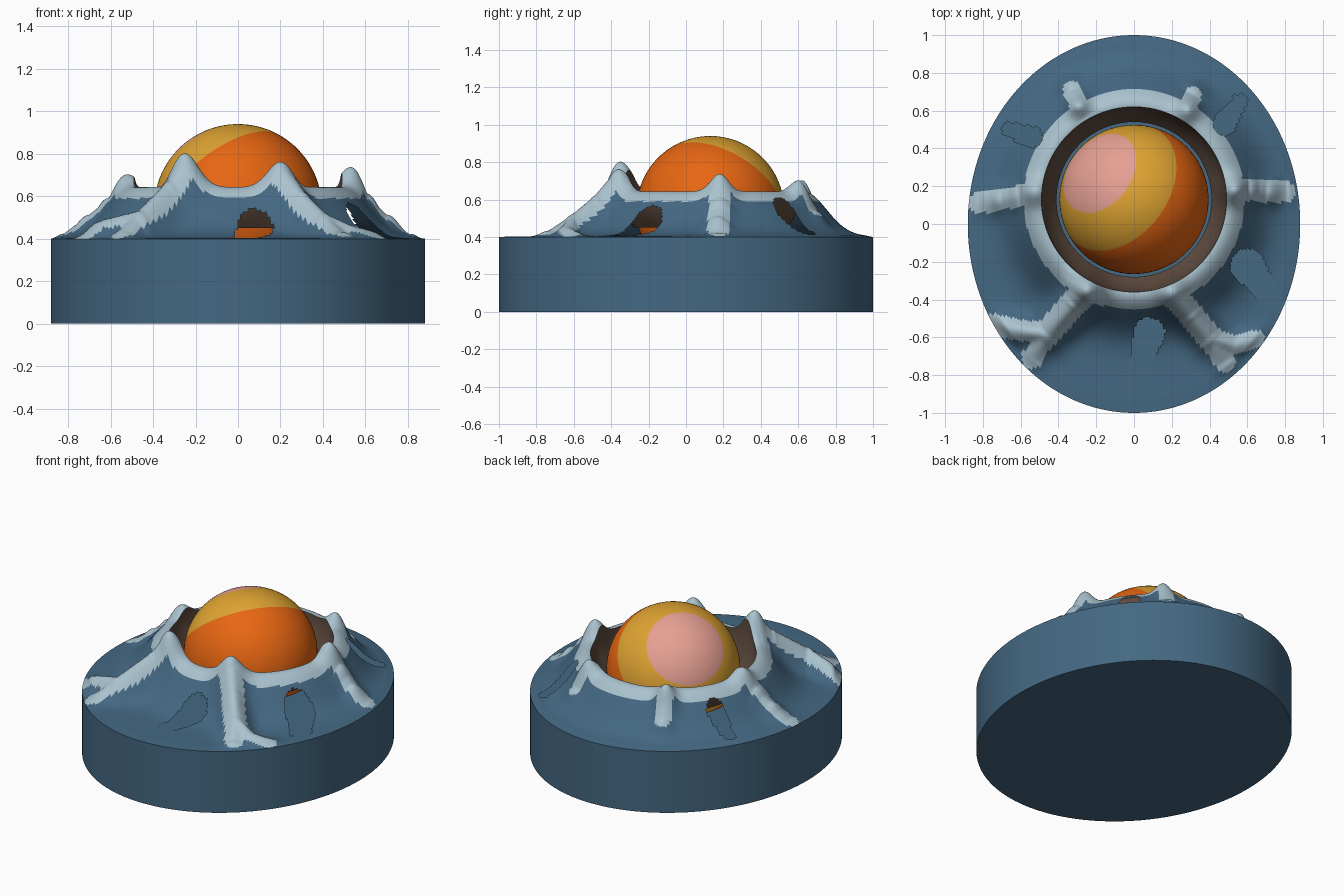
import bpy, bmesh, math
from mathutils import Vector

cube = bpy.data.objects.get("Cube")
if cube:
    bpy.data.objects.remove(cube)


def material(name, rgb):
    m = bpy.data.materials.new(name)
    m.use_nodes = True
    m.diffuse_color = (*rgb, 1)
    m.node_tree.nodes["Principled BSDF"].inputs["Base Color"].default_value = (*rgb, 1)
    return m


BLUE = material("slate blue", (0.058, 0.138, 0.225))
PALE = material("pale blue", (0.40, 0.54, 0.62))
BROWN = material("dark brown", (0.11, 0.068, 0.048))
ORANGE = material("orange", (0.80, 0.133, 0.006))
YELLOW = material("golden yellow", (0.74, 0.37, 0.032))
PINK = material("soft pink", (0.79, 0.35, 0.29))


def finish(bm, name, mats, angle=40):
    mesh = bpy.data.meshes.new(name)
    bm.to_mesh(mesh)
    bm.free()
    for m in mats:
        mesh.materials.append(m)
    ob = bpy.data.objects.new(name, mesh)
    bpy.context.collection.objects.link(ob)
    bpy.ops.object.select_all(action='DESELECT')
    ob.select_set(True)
    bpy.context.view_layer.objects.active = ob
    bpy.ops.object.shade_smooth_by_angle(angle=math.radians(angle))
    return ob


CENTRE = Vector((0, 0.13))
RIM, GROUND = 0.49, 0.4
RX, RY = 0.88, 1.0

# Oval base slab
bm = bmesh.new()
bmesh.ops.create_cone(bm, cap_ends=True, segments=128, radius1=1, radius2=1, depth=GROUND)
for v in bm.verts:
    v.co = (v.co.x * RX, v.co.y * RY, v.co.z + GROUND / 2)
finish(bm, "base", [BLUE])

# Ridge paths: half width, then points running outward
left_fork, right_fork = (-0.46, -0.58, 0.53), (0.40, -0.60, 0.52)
ridges = [
    (0.09, [(-0.22, -0.30, 0.70), (-0.25, -0.35, 0.80), (-0.32, -0.42, 0.67), left_fork]),
    (0.07, [left_fork, (-0.62, -0.56, 0.49), (-0.75, -0.53, 0.44)]),
    (0.07, [left_fork, (-0.54, -0.71, 0.43)]),
    (0.085, [(0.17, -0.31, 0.69), (0.20, -0.36, 0.76), (0.30, -0.48, 0.62), right_fork]),
    (0.06, [right_fork, (0.53, -0.64, 0.46), (0.64, -0.61, 0.43)]),
    (0.07, [right_fork, (0.48, -0.73, 0.43)]),
    (0.07, [(0.46, 0.18, 0.68), (0.53, 0.18, 0.735), (0.60, 0.18, 0.61), (0.70, 0.17, 0.51), (0.80, 0.17, 0.42)]),
    (0.07, [(-0.46, 0.18, 0.66), (-0.52, 0.17, 0.70), (-0.60, 0.15, 0.59), (-0.70, 0.13, 0.51), (-0.82, 0.11, 0.42)]),
    (0.06, [(0.24, 0.55, 0.66), (0.28, 0.60, 0.70), (0.31, 0.68, 0.54)]),
    (0.06, [(-0.26, 0.57, 0.66), (-0.29, 0.62, 0.70), (-0.33, 0.71, 0.53)]),
]
segments = [(w, Vector(a), Vector(b)) for w, pts in ridges for a, b in zip(pts, pts[1:])]

# Openings in the slope: start, end, start width, end width
gaps = [
    (Vector((0.08, -0.58)), Vector((0.0, -0.84)), 0.085, 0.04),
    (Vector((0.60, -0.22)), Vector((0.75, -0.42)), 0.09, 0.05),
    (Vector((0.48, 0.53)), Vector((0.56, 0.65)), 0.06, 0.04),
    (Vector((-0.54, 0.46)), Vector((-0.66, 0.50)), 0.055, 0.04),
]


def along(p, a, b):
    """Fraction along the path a-b and the distance from it."""
    d = b - a
    t = min(1, max(0, (p - a).dot(d) / d.length_squared))
    return t, (p - a - d * t).length


def height(p, t):
    r = (p - CENTRE).length
    swell = 0.24 * math.exp(-((r - 0.5) / 0.17) ** 2)
    lift = 0
    for w, a, b in segments:
        s, d = along(p, a.xy, b.xy)
        top = a.z + (b.z - a.z) * s - GROUND - swell
        lift = max(lift, top * math.exp(-(d / w) ** 2))
    return GROUND + (0.003 + swell + lift) * min(1, (1 - t) * 10)


def is_pale(p):
    if (p - CENTRE).length < 0.585:
        return True
    return any(along(p, a.xy, b.xy)[1] < w * 0.8 for w, a, b in segments)


def is_gap(p):
    for a, b, w0, w1 in gaps:
        t, d = along(p, a, b)
        if d < w0 + (w1 - w0) * t:
            return True
    return False


def ring_grid(bm, rows):
    """Join closed rows of points with quads."""
    rows = [[bm.verts.new(p) for p in row] for row in rows]
    for low, high in zip(rows, rows[1:]):
        for i in range(len(low)):
            j = (i + 1) % len(low)
            bm.faces.new((low[i], high[i], high[j], low[j]))


# Crater slope with pale crest and ridges
AROUND, OUT = 300, 56
directions = [Vector((math.cos(a), math.sin(a))) for a in
              (2 * math.pi * i / AROUND for i in range(AROUND))]
rows = []
for k in range(OUT + 1):
    t = k / OUT
    row = []
    for u in directions:
        p = (CENTRE + u * RIM).lerp(Vector((u.x * RX, u.y * RY)), t)
        row.append((p.x, p.y, height(p, t)))
    rows.append(row)
bm = bmesh.new()
ring_grid(bm, rows)
opened = []
for f in bm.faces:
    c = f.calc_center_median().xy
    if is_gap(c):
        opened.append(f)
    f.material_index = int(is_pale(c))
bmesh.ops.delete(bm, geom=opened, context='FACES')
finish(bm, "crater_slope", [BLUE, PALE], 80)

# Brown inner wall, hanging from the crest
bm = bmesh.new()
wall = []
for k in range(9):
    t = k / 8
    row = []
    for u, top in zip(directions, rows[0]):
        p = CENTRE + u * (RIM - 0.08 * t * t)
        row.append((p.x, p.y, top[2] + (0.45 - top[2]) * t))
    wall.append(row)
ring_grid(bm, wall[::-1])
finish(bm, "crater_wall", [BROWN], 60)

# Ball with three colour zones around a tilted axis
axis = Vector((-0.56, 0.43, 0.70)).normalized()
bm = bmesh.new()
bmesh.ops.create_uvsphere(bm, u_segments=72, v_segments=60, radius=0.395)
for f in bm.faces:
    tilt = math.degrees(f.calc_center_median().angle(Vector((0, 0, 1))))
    f.material_index = 2 if tilt < 36 else 1 if tilt < 69 else 0
turn = axis.to_track_quat('Z', 'Y')
for v in bm.verts:
    v.co = turn @ v.co + Vector((CENTRE.x, CENTRE.y, 0.545))
finish(bm, "ball", [ORANGE, YELLOW, PINK])
